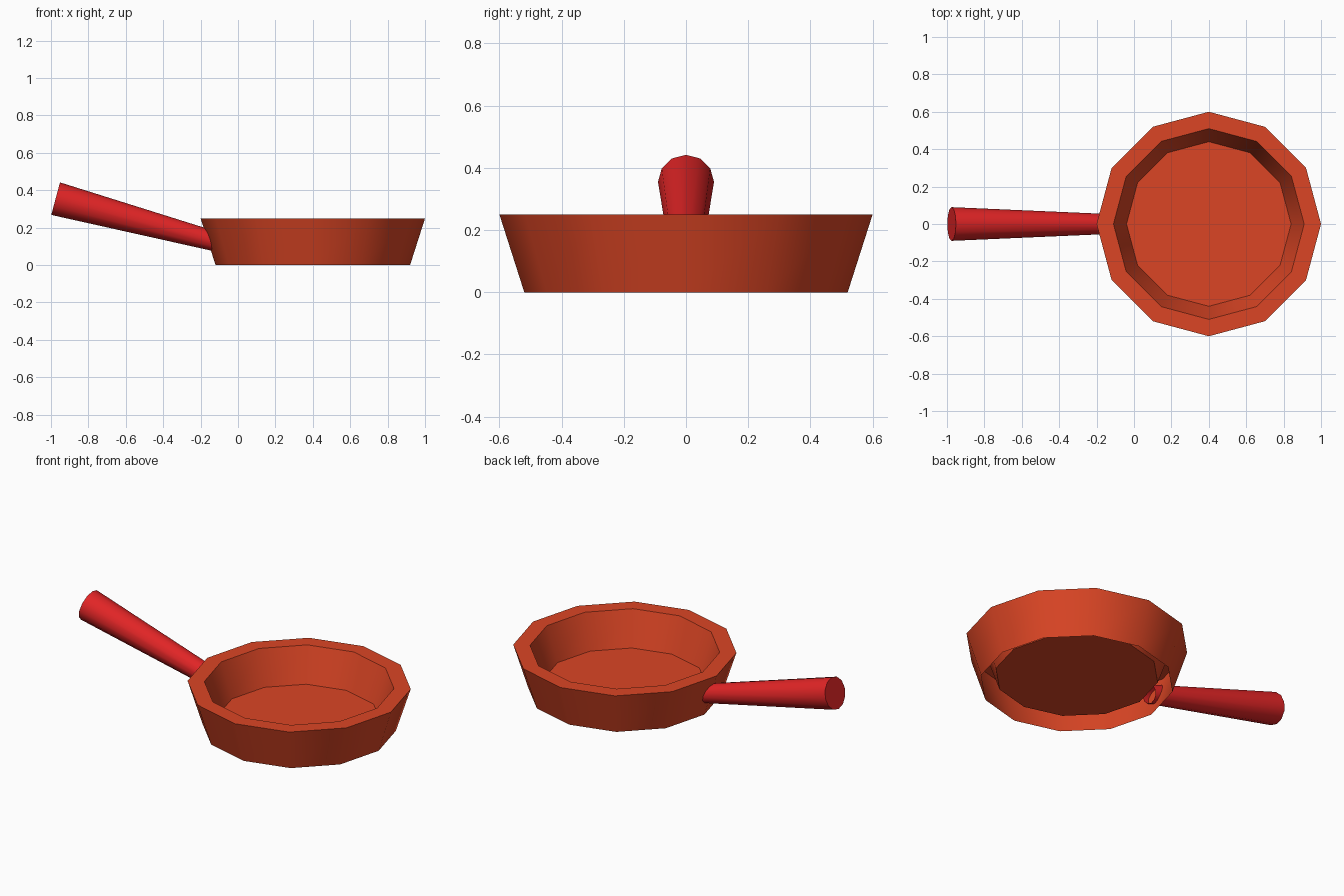
import bpy
import bmesh
import math
from mathutils import Matrix, Vector

cube = bpy.data.objects.get("Cube")
if cube:
    bpy.data.objects.remove(cube, do_unlink=True)

SIDES = 12


def make_material(name, color):
    mat = bpy.data.materials.new(name)
    mat.use_nodes = True
    mat.diffuse_color = color
    mat.node_tree.nodes["Principled BSDF"].inputs["Base Color"].default_value = color
    return mat


def lathe(name, profile, cap_last, mat, matrix):
    """Spin (radius, height) points about local z; optionally close the last ring."""
    bm = bmesh.new()
    rings = []
    for radius, height in profile:
        angles = [2 * math.pi * i / SIDES for i in range(SIDES)]
        rings.append([bm.verts.new((radius * math.cos(a), radius * math.sin(a), height))
                      for a in angles])
    for low, high in zip(rings, rings[1:]):
        for i in range(SIDES):
            j = (i + 1) % SIDES
            bm.faces.new((low[i], low[j], high[j], high[i]))
    if cap_last:
        bm.faces.new(rings[-1])
    mesh = bpy.data.meshes.new(name)
    bm.to_mesh(mesh)
    bm.free()
    mesh.materials.append(mat)
    obj = bpy.data.objects.new(name, mesh)
    bpy.context.collection.objects.link(obj)
    obj.matrix_world = matrix
    bpy.ops.object.select_all(action='DESELECT')
    obj.select_set(True)
    bpy.context.view_layer.objects.active = obj
    bpy.ops.object.shade_smooth_by_angle(angle=math.radians(40))
    return obj


orange = make_material("burnt orange", (0.71, 0.06, 0.018, 1))
red = make_material("bright red", (0.75, 0.018, 0.019, 1))

# Pan: flared outer skirt, wide rim, inner wall and raised floor, open underneath
lathe("pan_body", [(0.52, 0), (0.6, 0.25), (0.51, 0.25), (0.44, 0.05)],
      True, orange, Matrix.Translation((0.4, 0, 0)))

# Handle: tapered tube leaning up and away, open where it enters the pan
tilt = math.radians(15)
length = 0.9
grip_end = Vector((-0.975, 0, 0.355))
axis = Vector((-math.cos(tilt), 0, math.sin(tilt)))
lean = Matrix.Rotation(tilt - math.pi / 2, 4, 'Y')
lathe("handle", [(0.052, 0), (0.09, length)], True, red,
      Matrix.Translation(grip_end - axis * length) @ lean)
